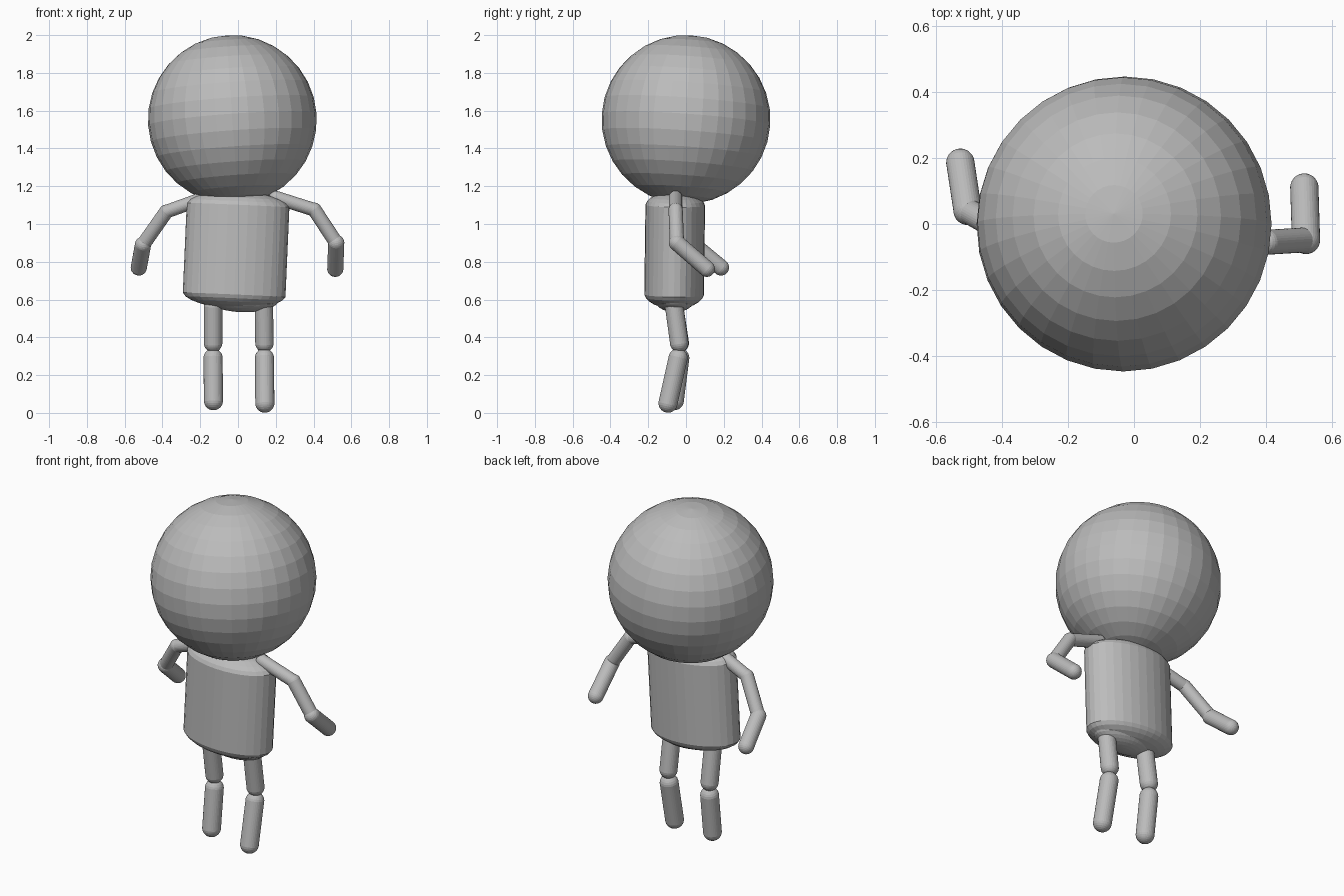
import bpy, bmesh, math
from mathutils import Vector, Matrix

cube = bpy.data.objects.get("Cube")
if cube:
    bpy.data.objects.remove(cube, do_unlink=True)

GREY = (0.5, 0.5, 0.5, 1)
grey = bpy.data.materials.new("plain grey")
grey.use_nodes = True
grey.diffuse_color = GREY
grey.node_tree.nodes["Principled BSDF"].inputs["Base Color"].default_value = GREY


def add_object(name, bm, matrix):
    mesh = bpy.data.meshes.new(name)
    bm.to_mesh(mesh)
    bm.free()
    mesh.materials.append(grey)
    obj = bpy.data.objects.new(name, mesh)
    obj.matrix_world = matrix
    bpy.context.collection.objects.link(obj)
    return obj


def ball(name, centre, size, tilt=(0, 0), rings=16):
    """Faceted ellipsoid, tilted about x then y."""
    bm = bmesh.new()
    bmesh.ops.create_uvsphere(bm, u_segments=32, v_segments=rings, radius=1)
    bmesh.ops.scale(bm, vec=size, verts=bm.verts)
    turn = Matrix.Rotation(tilt[1], 4, 'Y') @ Matrix.Rotation(tilt[0], 4, 'X')
    add_object(name, bm, Matrix.Translation(centre) @ turn)


def capsule(name, start, end, rx, ry=None, cap=None):
    """Rounded cylinder whose caps are centred on start and end."""
    ry, cap = ry or rx, cap or rx
    start, end = Vector(start), Vector(end)
    axis = end - start
    bm = bmesh.new()
    # An odd ring count leaves a middle band that stretches into the side wall
    bmesh.ops.create_uvsphere(bm, u_segments=32, v_segments=13, radius=1)
    for v in bm.verts:
        v.co.x *= rx
        v.co.y *= ry
        v.co.z = v.co.z * cap + math.copysign(axis.length / 2, v.co.z)
    turn = Vector((0, 0, 1)).rotation_difference(axis).to_matrix().to_4x4()
    add_object(name, bm, Matrix.Translation((start + end) / 2) @ turn)


def limb(names, joints, radii):
    for name, a, b, r in zip(names, joints, joints[1:], radii):
        capsule(name, a, b, r)


# Head and body
ball("head", (-0.03, 0, 1.553), (0.447, 0.447, 0.447), (-0.07, -0.07))
capsule("torso", (-0.02, -0.063, 0.635), (0, -0.057, 1.09), 0.274, 0.159, 0.083)
ball("pelvis", (0.02, -0.06, 0.61), (0.2, 0.11, 0.077), (0, 0.04))

# Arms: shoulder, upper arm and forearm
arm_joints = {
    "left": [(0.2, -0.055, 1.14), (0.405, -0.055, 1.075),
             (0.52, -0.048, 0.9), (0.515, 0.11, 0.763)],
    "right": [(-0.2, -0.055, 1.13), (-0.38, -0.03, 1.065),
              (-0.503, 0.04, 0.89), (-0.525, 0.185, 0.77)],
}
for side, joints in arm_joints.items():
    limb([side + "_" + part for part in ("shoulder", "upper_arm", "forearm")],
         joints, (0.036, 0.038, 0.043))

# Legs: thigh and shin, with a small gap at the knee
leg_joints = {
    "left": [(0.137, -0.062, 0.56), (0.14, -0.036, 0.37),
             (0.14, -0.042, 0.29), (0.142, -0.095, 0.052)],
    "right": [(-0.132, -0.062, 0.56), (-0.132, -0.033, 0.37),
              (-0.132, -0.033, 0.29), (-0.13, -0.062, 0.065)],
}
for side, (hip, knee_top, knee_bottom, ankle) in leg_joints.items():
    capsule(side + "_thigh", hip, knee_top, 0.049)
    capsule(side + "_shin", knee_bottom, ankle, 0.051)
